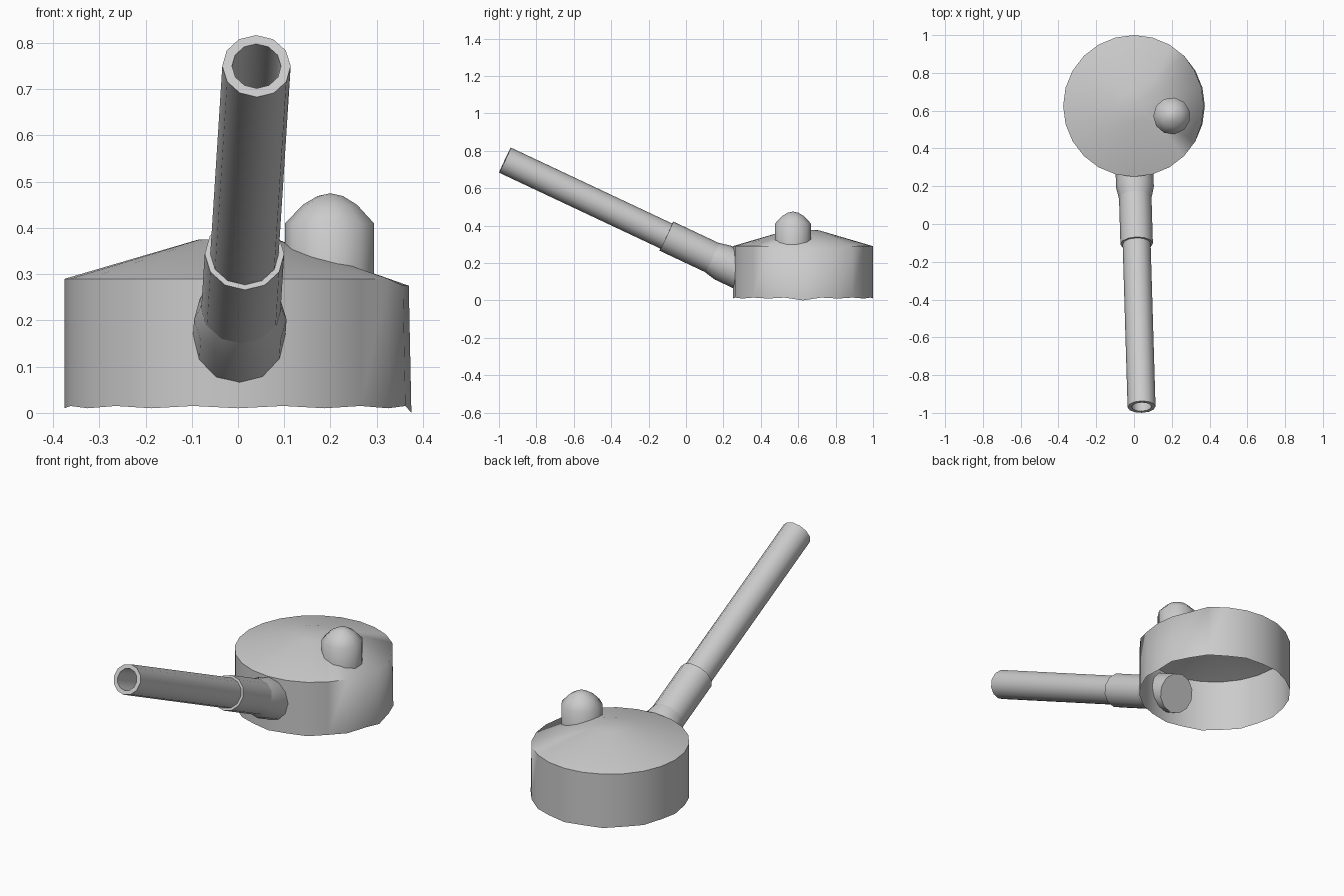
import bpy, bmesh, math
from mathutils import Vector

cube = bpy.data.objects.get("Cube")
if cube:
    bpy.data.objects.remove(cube, do_unlink=True)

grey = bpy.data.materials.new("light grey")
grey.use_nodes = True
colour = (0.6, 0.6, 0.6, 1)
grey.diffuse_color = colour
grey.node_tree.nodes["Principled BSDF"].inputs["Base Color"].default_value = colour


def lathe(name, profile, origin, axis, sides, adjust=None, sharp=None, angle=35):
    """Spin (radius, distance) points about an axis; radius 0 closes to a tip."""
    turn = Vector(axis).to_track_quat('Z', 'Y')
    bm = bmesh.new()
    rings = []
    for k, (r, h) in enumerate(profile):
        ring = []
        for i in range(sides if r else 1):
            a = math.tau * i / sides
            p = Vector((r * math.cos(a), r * math.sin(a), h))
            if adjust:
                p = adjust(k, i, p)
            ring.append(bm.verts.new(Vector(origin) + turn @ p))
        rings.append(ring)
    for a, b in zip(rings, rings[1:]):
        for i in range(sides):
            j = (i + 1) % sides
            quad = [a[i % len(a)], a[j % len(a)], b[j % len(b)], b[i % len(b)]]
            bm.faces.new(list(dict.fromkeys(quad)))
    for face in bm.faces:
        face.smooth = True
    if sharp:
        for k, i in sharp:
            edge = bm.edges.get((rings[k][i], rings[k][(i + 1) % sides]))
            edge.smooth = False
    mesh = bpy.data.meshes.new(name)
    bm.to_mesh(mesh)
    bm.free()
    mesh.materials.append(grey)
    obj = bpy.data.objects.new(name, mesh)
    bpy.context.collection.objects.link(obj)
    if not sharp:
        bpy.ops.object.select_all(action='DESELECT')
        obj.select_set(True)
        bpy.context.view_layer.objects.active = obj
        bpy.ops.object.shade_smooth_by_angle(angle=math.radians(angle))
    return obj


# Turret shell: open below, low conical roof, one softened dented flank
SIDES = 24
dented = range(11, 15)


def dent(k, i, p):
    if k == 0:
        p.z += 0.005 * (i % 2) - (0.01 if i == 12 else 0)
    if k == 1 and i in dented:
        p.z -= 0.015
        p.x *= 0.985
    return p


rim = [(1, i) for i in range(SIDES) if i not in range(10, 15)]
lathe("turret_shell", [(0.375, 0.01), (0.375, 0.29), (0.085, 0.375), (0, 0.377)],
      (0, 0.625, 0), (0, 0, 1), SIDES, dent, rim)

# Domed hatch
lathe("hatch", [(0.098, 0.29), (0.098, 0.41), (0.06, 0.45), (0.028, 0.469), (0, 0.475)],
      (0.2, 0.572, 0), (0, 0, 1), 11, angle=60)

# Gun parts share one raised axis
muzzle = Vector((0.04, -0.968, 0.75))
root = Vector((0, 0.36, 0.125))
axis = (muzzle - root).normalized()
length = (muzzle - root).length


def along(y):
    return (root.y - y) / (root.y - muzzle.y) * length


lathe("barrel", [(0.074, along(0.0)), (0.074, length), (0.053, length),
                 (0.053, along(0.0)), (0, along(0.0))], root, axis, 12)
lathe("barrel_sleeve", [(0.086, along(0.25)), (0.086, along(-0.105)),
                        (0.07, along(-0.105))], root, axis, 12)
lathe("gun_mount", [(0, along(0.33)), (0.1, along(0.33)), (0.1, along(0.195)),
                    (0.087, along(0.14))], root, axis, 12)
